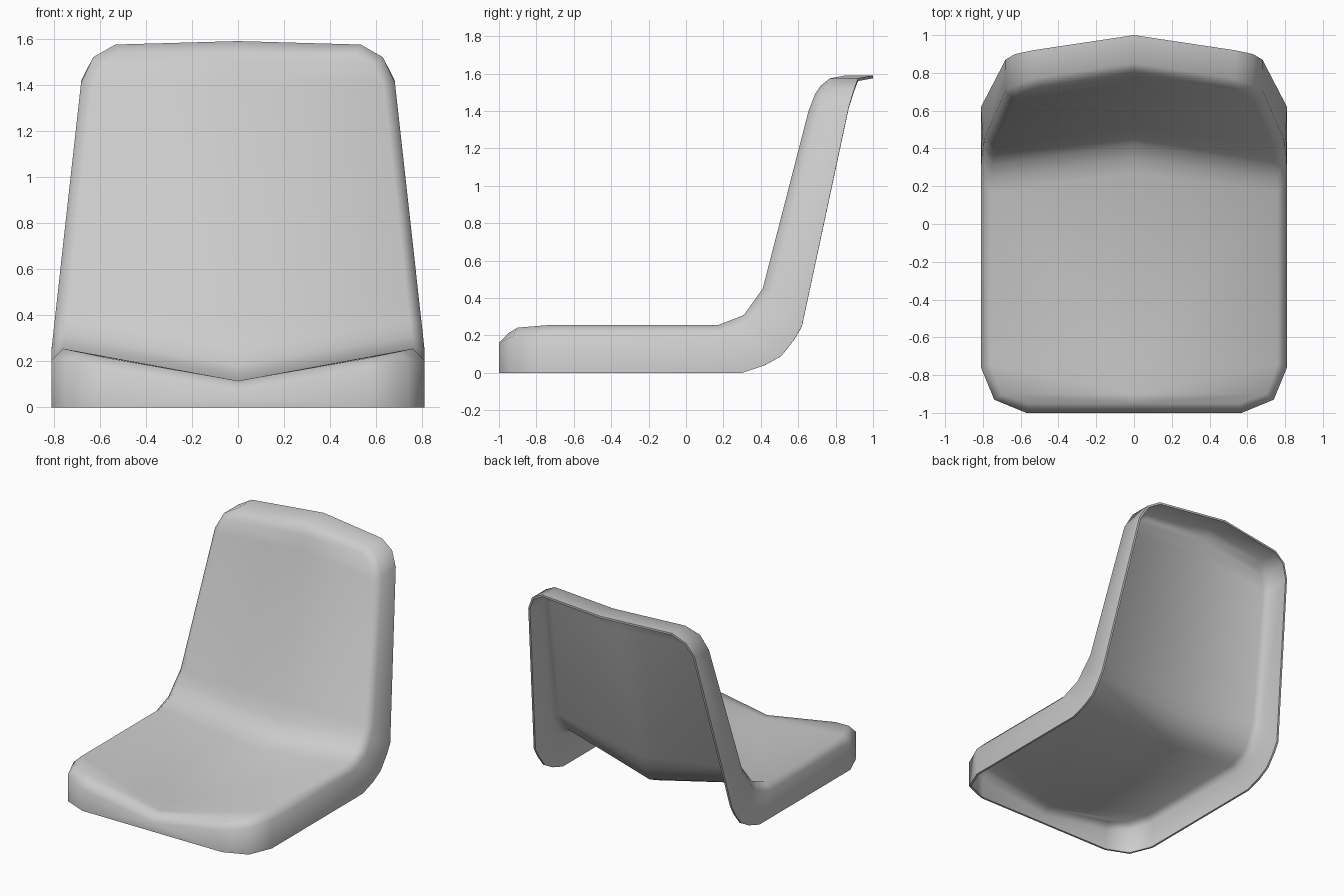
import bpy, bmesh

if "Cube" in bpy.data.objects:
    bpy.data.objects.remove(bpy.data.objects["Cube"])

# Stations from the front lip to the top of the back; each profile is (y, z)
edge = [(-.95, .212), (-.90, .242), (-.74, .255), (.17, .255), (.24, .282), (.31, .31),
        (.36, .38), (.41, .45), (.655, 1.40), (.69, 1.49), (.72, 1.535)]
wall = [(-1, .16), (-.93, .195), (-.76, .205), (.18, .205), (.26, .235), (.345, .27),
        (.40, .35), (.46, .435), (.705, 1.41), (.735, 1.52), (.77, 1.575)]
rim = [(-1, 0), (-.93, 0), (-.76, 0), (.30, 0), (.42, .04), (.51, .09),
       (.58, .18), (.62, .25), (.87, 1.42), (.90, 1.52), (.92, 1.575)]
centre = [(-.95, .115), (-.90, .115), (-.74, .115), (.27, .115), (.345, .145), (.42, .18),
          (.47, .26), (.52, .38), (.755, 1.41), (.785, 1.50), (.80, 1.54)]
inset = [.24, .07, 0, 0, 0, 0, 0, 0, 0, .04, .13]      # rounded corners
wall_mid = [(-1, .065), (.85, 1.59)]                   # centre of the front and top walls
rim_mid = [(-1, 0), (1, 1.59)]
BEVEL, THICK = .05, .015


def half_width(z):
    return .81 - .111 * max(0, z - .25)


bm = bmesh.new()


def add_side(profile, sign, bevel=0):
    return [bm.verts.new((sign * (half_width(z) - i - bevel * (1 - 3 * i)), y, z))
            for (y, z), i in zip(profile, inset)]


def add_middle(points):
    return [bm.verts.new((0, y, z)) for y, z in points]


mid, wm, rm = add_middle(centre), add_middle(wall_mid), add_middle(rim_mid)
for sign in (-1, 1):
    cols = [mid, add_side(edge, sign, BEVEL), add_side(wall, sign), add_side(rim, sign)]
    # dished surface, rounded edge and side skirt
    for a, b in zip(cols, cols[1:]):
        for i in range(len(edge) - 1):
            bm.faces.new((a[i], b[i], b[i + 1], a[i + 1]))
    # front and top skirts
    for k, end in enumerate((0, -1)):
        ends = [(mid[end], cols[1][end]), (wm[k], cols[2][end]), (rm[k], cols[3][end])]
        for (a, b), (c, d) in zip(ends, ends[1:]):
            bm.faces.new((a, b, d, c))

bmesh.ops.recalc_face_normals(bm, faces=bm.faces[:])
bm.normal_update()
if mid[2].normal.z < 0:
    bmesh.ops.reverse_faces(bm, faces=bm.faces[:])

mesh = bpy.data.meshes.new("seat_shell")
bm.to_mesh(mesh)
bm.free()
seat = bpy.data.objects.new("seat_shell", mesh)
bpy.context.collection.objects.link(seat)
bpy.context.view_layer.objects.active = seat
seat.select_set(True)

# thin moulded shell, open underneath
solid = seat.modifiers.new("thickness", 'SOLIDIFY')
solid.thickness = THICK
solid.offset = -1
bpy.ops.object.modifier_apply(modifier=solid.name)
bpy.ops.object.shade_smooth_by_angle(angle=1.05)
